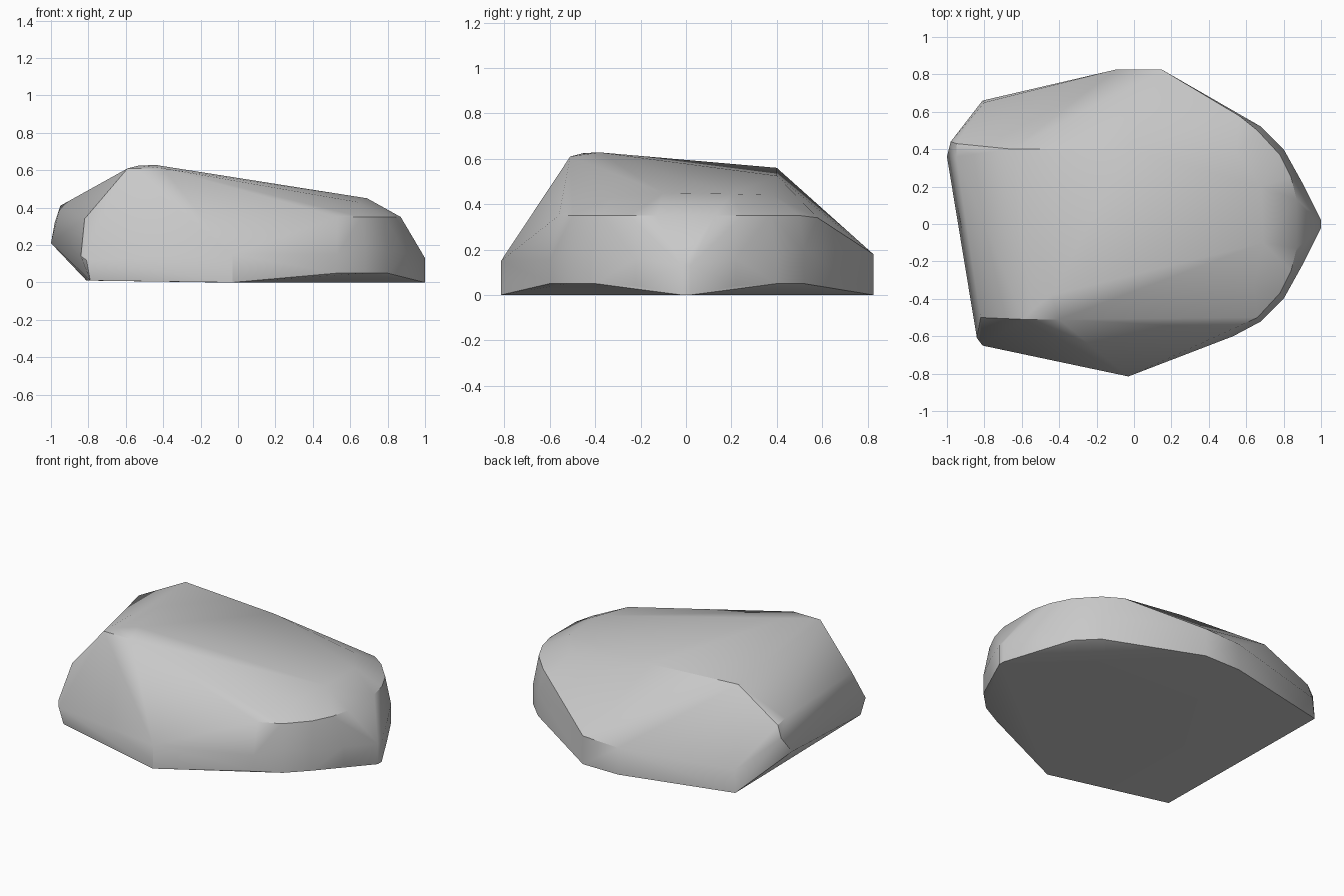
import bpy
import bmesh
import math

default_cube = bpy.data.objects.get("Cube")
if default_cube:
    bpy.data.objects.remove(default_cube, do_unlink=True)


def make_material(name, colour):
    material = bpy.data.materials.new(name)
    material.use_nodes = True
    material.diffuse_color = colour
    shader = material.node_tree.nodes["Principled BSDF"]
    shader.inputs["Base Color"].default_value = colour
    shader.inputs["Roughness"].default_value = 0.9
    return material


def mirrored(points):
    """Repeat points on the front and back halves."""
    return [(x, side * y, z) for x, y, z in points for side in (-1, 1)]


def column(x, y, *heights):
    """Stack several corners above one spot on the ground."""
    return [(x, y, z) for z in heights]


# Rounded left end: undercut lip, blunt nose and upper rim
rounded_end = mirrored(
    column(1, .02, 0, .13)
    + column(.9, .22, .04, .16)
    + column(.8, .4, .05, .17)
    + column(.68, .52, .05, .2)
    + [(.87, .13, .35), (.84, .25, .35), (.78, .37, .35), (.66, .5, .35)]
)

# Sloping crown, highest near the front right
crown = [
    (-.59, -.51, .61), (-.4, -.51, .61), (-.53, -.45, .625),
    (-.44, -.38, .628), (-.65, .4, .56), (-.03, .4, .525),
    (.55, .38, .44), (.68, .2, .445), (.69, -.1, .45), (.64, -.33, .43),
]

# Front keel and shoulder
front_side = (
    column(-.03, -.815, 0, .15)
    + column(.53, -.6, .05, .15)
    + [(.53, -.56, .35)]
)

# Broad back edge
back_side = column(-.1, .825, 0, .17) + column(.15, .825, 0, .18) + [(.56, .58, .34)]

# Faceted right end
right_end = [
    (-.79, -.63, .01), (-.81, -.65, .12), (-.84, -.61, .14),
    (-.82, -.5, .34), (-1, .36, .21), (-.98, .44, .32),
    (-.95, .36, .41), (-.95, .43, .39), (-.81, .66, .01), (-.8, .65, .15),
]

# Wrap the corners into one solid boulder
bm = bmesh.new()
for corner in rounded_end + crown + front_side + back_side + right_end:
    bm.verts.new(corner)
hull = bmesh.ops.convex_hull(bm, input=list(bm.verts))
loose = [v for v in bm.verts if not v.link_faces]
bmesh.ops.delete(bm, geom=loose, context="VERTS")
bmesh.ops.dissolve_limit(
    bm, angle_limit=math.radians(1), verts=list(bm.verts), edges=list(bm.edges)
)
bmesh.ops.recalc_face_normals(bm, faces=list(bm.faces))

mesh = bpy.data.meshes.new("boulder")
bm.to_mesh(mesh)
bm.free()
mesh.materials.append(make_material("stone grey", (.58, .58, .58, 1)))

boulder = bpy.data.objects.new("boulder", mesh)
bpy.context.collection.objects.link(boulder)

# Soften shallow facets and keep the hard ridges
bpy.ops.object.select_all(action="DESELECT")
boulder.select_set(True)
bpy.context.view_layer.objects.active = boulder
bpy.ops.object.shade_smooth_by_angle(angle=math.radians(32))
